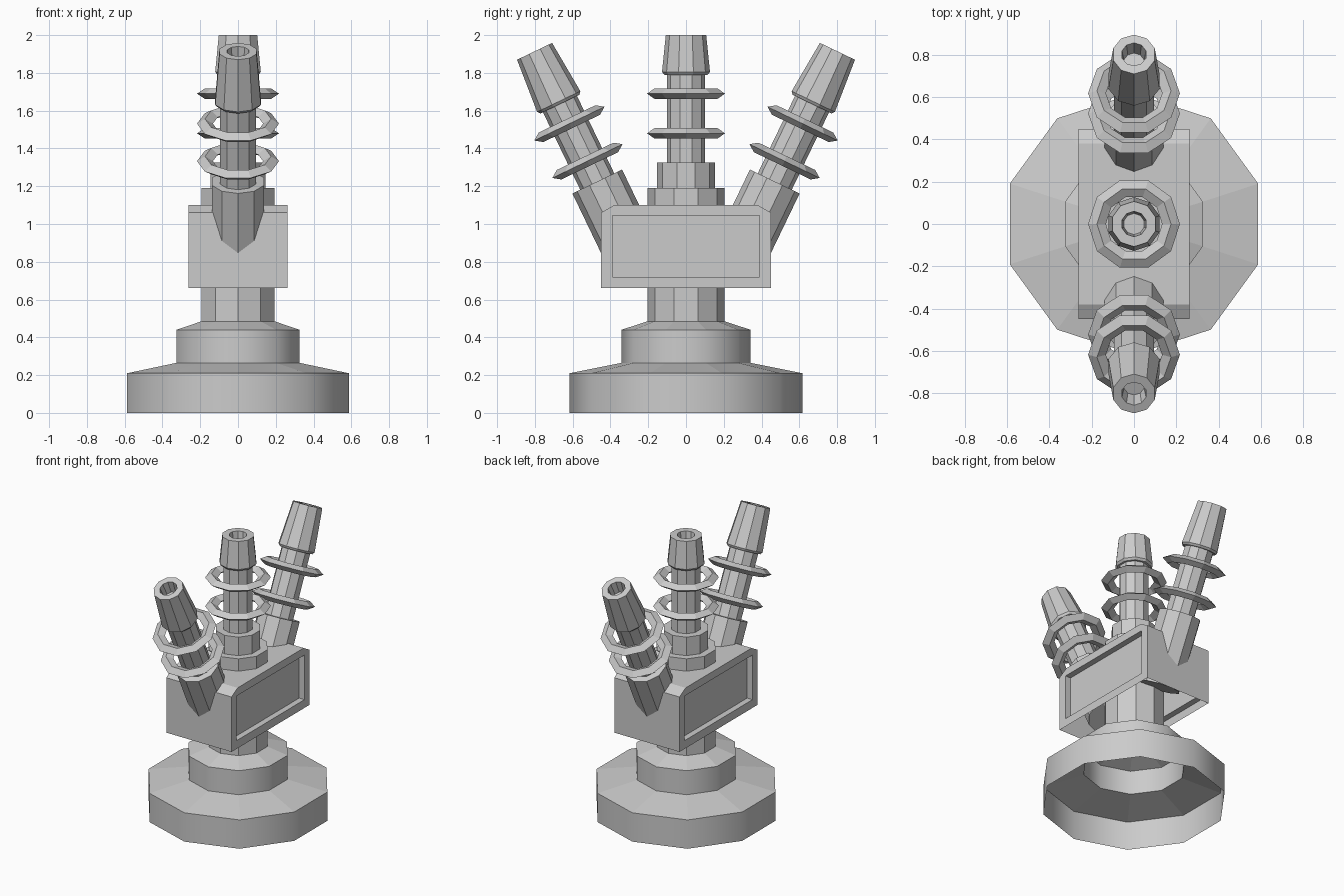
import bpy, bmesh, math
from mathutils import Matrix

SIDES = 10
cube = bpy.data.objects.get("Cube")
if cube:
    bpy.data.objects.remove(cube, do_unlink=True)

grey = bpy.data.materials.new("plain_grey")
grey.use_nodes = True
colour = (0.6, 0.6, 0.6, 1)
grey.diffuse_color = colour
grey.node_tree.nodes["Principled BSDF"].inputs["Base Color"].default_value = colour


def finish(name, bm, matrix=Matrix(), recalc=True):
    if recalc:
        bmesh.ops.recalc_face_normals(bm, faces=bm.faces)
    mesh = bpy.data.meshes.new(name)
    bm.to_mesh(mesh)
    bm.free()
    mesh.materials.append(grey)
    ob = bpy.data.objects.new(name, mesh)
    ob.matrix_world = matrix
    bpy.context.collection.objects.link(ob)
    return ob


def lathe(name, profile, matrix=Matrix(), bottom=True, top=True, closed=False, start=math.pi / 2):
    """Turn a (radius, height) profile around z with flat sides."""
    bm = bmesh.new()
    loops = []
    for r, z in profile:
        angles = [start + math.tau * i / SIDES for i in range(SIDES)]
        loops.append([bm.verts.new((r * math.cos(a), r * math.sin(a), z)) for a in angles])
    pairs = list(zip(loops, loops[1:]))
    if closed:
        pairs.append((loops[-1], loops[0]))
    for low, high in pairs:
        for i in range(SIDES):
            j = (i + 1) % SIDES
            bm.faces.new((low[i], low[j], high[j], high[i]))
    if bottom and not closed:
        bm.faces.new(loops[0][::-1])
    if top and not closed:
        bm.faces.new(loops[-1])
    return finish(name, bm, matrix, closed or (bottom and top))


def ring(name, z, matrix=Matrix()):
    # Diamond-section ring standing clear of the tube
    lathe(name, [(0.217, z), (0.175, z + 0.028), (0.133, z), (0.175, z - 0.028)],
          matrix, closed=True, start=0)


def nozzle(name, z0, z1, tip, matrix=Matrix()):
    # Tapered end with a blind bore
    lathe(name, [(0.115, z0), (0.127, z0 + 0.015), (tip, z1), (0.06, z1), (0.05, z1 - 0.09)], matrix)


# Hollow stepped base: open below, smooth walls, faceted slopes
base = lathe("base", [(0.617, 0), (0.617, 0.21), (0.342, 0.265), (0.342, 0.44), (0.203, 0.485)],
             bottom=False)
for face in base.data.polygons:
    face.use_smooth = abs(face.normal.z) < 0.1

# Column runs through the housing and forms the lower collar
lathe("column", [(0.203, 0.485), (0.203, 1.19)])

# Housing, open underneath, with a recessed panel on each side
bm = bmesh.new()
outline = [(-0.45, 0.66), (0.45, 0.66), (0.45, 1.06), (0.38, 1.1), (-0.38, 1.1), (-0.45, 1.06)]
panel = [(-0.39, 0.72), (0.39, 0.72), (0.39, 1.045), (-0.39, 1.045)]
rims = []
for side in (-1, 1):
    rim = [bm.verts.new((side * 0.263, y, z)) for y, z in outline]
    a, b, c, d = edge = [bm.verts.new((side * 0.263, y, z)) for y, z in panel]
    deep = [bm.verts.new((side * 0.22, y, z)) for y, z in panel]
    p, q, r, s, t, u = rim
    faces = [(p, q, b, a), (q, r, c, b), (r, s, c), (s, t, d, c), (t, u, d), (u, p, a, d), deep]
    faces += [(edge[i], edge[(i + 1) % 4], deep[(i + 1) % 4], deep[i]) for i in range(4)]
    for f in faces:
        bm.faces.new(f)
    rims.append(rim)
for i in range(1, 6):
    j = (i + 1) % 6
    bm.faces.new((rims[0][i], rims[0][j], rims[1][j], rims[1][i]))
finish("housing", bm)

# Upright centre pipe
lathe("centre_sleeve", [(0.153, 1.19), (0.153, 1.325)])
lathe("centre_tube", [(0.1, 1.325), (0.1, 1.8)])
ring("centre_lower_ring", 1.48)
ring("centre_upper_ring", 1.69)
nozzle("centre_nozzle", 1.79, 2.0, 0.107)

# Front and back pipes, leaning outwards
for name, side in (("front", -1), ("back", 1)):
    place = Matrix.Translation((0, side * 0.522, 1.333)) @ Matrix.Rotation(-side * math.radians(25.7), 4, "X")
    lathe(name + "_sleeve", [(0.146, -0.62), (0.146, -0.12)], place)
    lathe(name + "_tube", [(0.1, -0.12), (0.1, 0.36)], place)
    ring(name + "_lower_ring", 0, place)
    ring(name + "_upper_ring", 0.22, place)
    nozzle(name + "_nozzle", 0.335, 0.645, 0.103, place)
